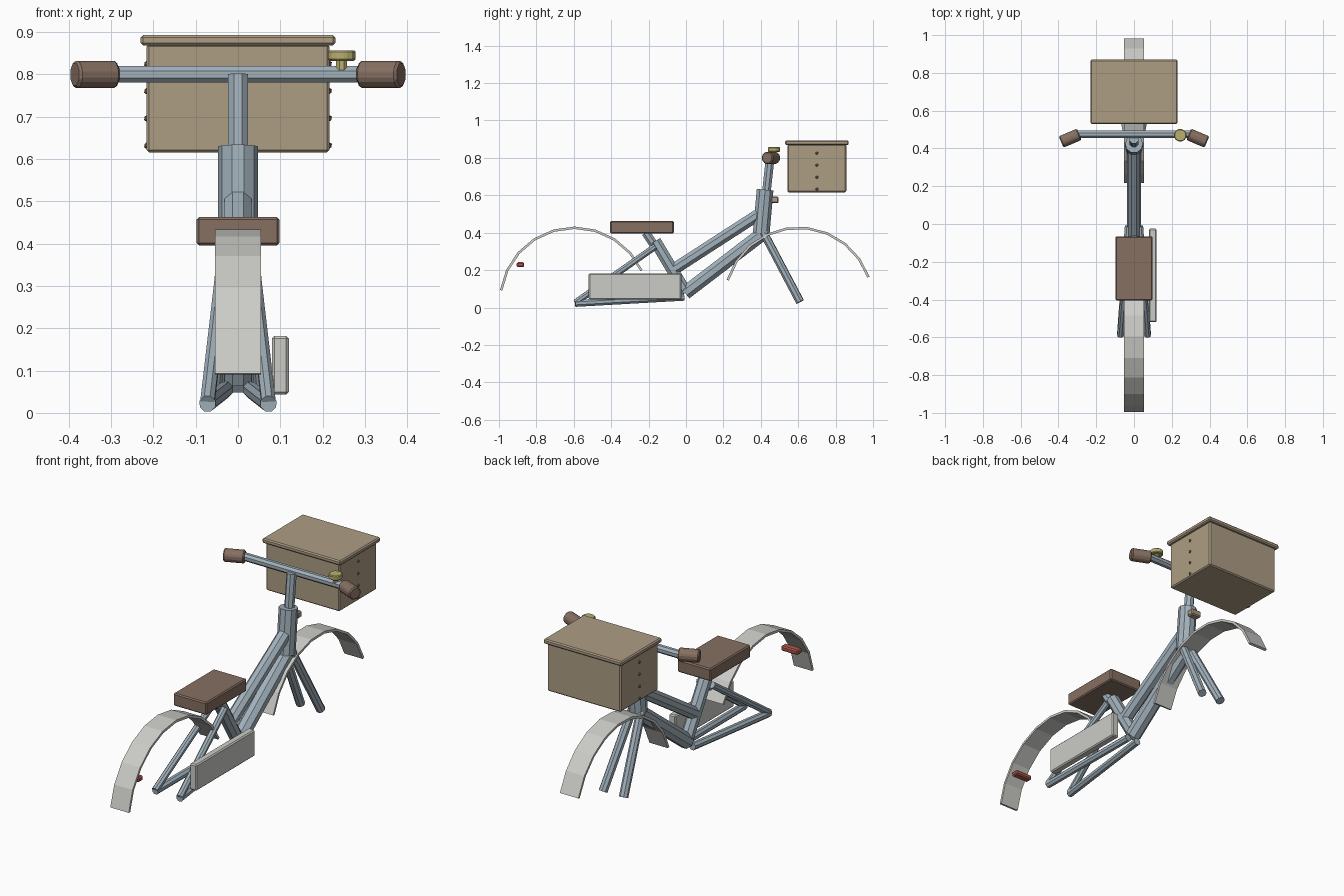
import bpy, bmesh, math
from mathutils import Vector, Matrix

if "Cube" in bpy.data.objects:
    bpy.data.objects.remove(bpy.data.objects["Cube"])

def mat(name, *rgb):
    m = bpy.data.materials.new(name)
    m.diffuse_color = (*rgb, 1)
    m.use_nodes = True
    m.node_tree.nodes["Principled BSDF"].inputs["Base Color"].default_value = m.diffuse_color
    return m

STEEL = mat("blue_grey", 0.36, 0.44, 0.50)
PALE = mat("pale_grey", 0.60, 0.60, 0.57)
LEATHER = mat("brown", 0.24, 0.16, 0.12)
CARD = mat("tan", 0.42, 0.34, 0.23)
BRASS = mat("brass", 0.48, 0.43, 0.16)
RED = mat("red", 0.45, 0.10, 0.08)

def finish(bm, name, m, bevel=0):
    me = bpy.data.meshes.new(name)
    bm.to_mesh(me)
    bm.free()
    ob = bpy.data.objects.new(name, me)
    bpy.context.collection.objects.link(ob)
    me.materials.append(m)
    if bevel:
        b = ob.modifiers.new("bevel", 'BEVEL')
        b.width, b.segments = bevel, 1
    return ob

def tube(name, a, b, r, m=STEEL, sides=8, bevel=0):
    a, b = Vector(a), Vector(b)
    d = b - a
    mtx = (Matrix.Translation((a + b) / 2) @ d.to_track_quat('Z', 'Y').to_matrix().to_4x4()
           @ Matrix.Rotation(math.pi / sides, 4, 'Z'))
    bm = bmesh.new()
    bmesh.ops.create_cone(bm, cap_ends=True, segments=sides, radius1=r, radius2=r,
                          depth=d.length, matrix=mtx)
    return finish(bm, name, m, bevel)

def box(name, x, y, z, m, bevel=0.006):
    bm = bmesh.new()
    c = [(s[0] + s[1]) / 2 for s in (x, y, z)]
    d = [s[1] - s[0] for s in (x, y, z)]
    bmesh.ops.create_cube(bm, size=1, matrix=Matrix.Translation(c) @ Matrix.Diagonal((*d, 1)))
    return finish(bm, name, m, bevel)

def fender(name, cy, a0, a1, n=9):
    # curved strip with thin rectangular section
    bm = bmesh.new()
    rings = []
    for i in range(n + 1):
        t = math.radians(a0 + (a1 - a0) * i / n)
        rings.append([bm.verts.new((x, cy + r * math.cos(t), 0.03 + r * math.sin(t)))
                      for x, r in ((-.054, .39), (.054, .39), (.054, .403), (-.054, .403))])
    for p, q in zip(rings, rings[1:]):
        for k in range(4):
            bm.faces.new((p[k], p[(k + 1) % 4], q[(k + 1) % 4], q[k]))
    bm.faces.new(rings[0])
    bm.faces.new(rings[-1][::-1])
    bmesh.ops.recalc_face_normals(bm, faces=bm.faces)
    return finish(bm, name, PALE)

# Fenders
fender("rear_fender", -0.597, 171, 25)
fender("front_fender", 0.602, 19.5, 163)

# Main frame
tube("head_tube", (0, .402, .395), (0, .423, .63), .047, sides=10)
tube("top_tube", (0, -.08, .195), (0, .40, .505), .034)
tube("down_tube", (0, -.005, .078), (0, .41, .395), .04)
tube("seat_tube", (0, 0, .08), (0, -.165, .355), .034)
tube("seat_post", (0, -.175, .34), (0, -.215, .40), .025)
tube("stem", (0, .428, .60), (0, .45, .80), .025)

# Paired stays, fork legs and grips
for side, s in (("left", -1), ("right", 1)):
    tube(f"chain_stay_{side}", (s * .03, -.01, .055), (s * .072, -.592, .022), .02)
    tube(f"seat_stay_{side}", (s * .037, -.165, .325), (s * .072, -.592, .026), .018)
    tube(f"fork_leg_{side}", (s * .025, .415, .40), (s * .06, .61, .03), .023)
    tube(f"grip_{side}", (s * .29, .475, .80), (s * .386, .434, .80), .035, LEATHER, bevel=.006)

# Handlebar and bell
tube("handlebar", (-.31, .475, .80), (.31, .475, .80), .021)
tube("bell", (.245, .47, .832), (.245, .47, .857), .034, BRASS, 12, .004)
tube("bell_mount", (.245, .47, .81), (.245, .47, .834), .014, BRASS)

# Seat, chain guard, lights
box("seat", (-.098, .098), (-.405, -.065), (.396, .463), LEATHER)
box("chain_guard", (.08, .12), (-.52, -.025), (.043, .182), PALE)
box("front_lamp", (-.03, .03), (.455, .495), (.558, .593), CARD)
box("tail_lamp", (-.05, .05), (-.905, -.865), (.216, .242), RED)

# Carrier box with lid and side rivets
box("carrier_box", (-.216, .216), (.543, .857), (.616, .872), CARD)
box("carrier_lid", (-.23, .23), (.53, .87), (.868, .893), CARD)
for side, s in (("left", -1), ("right", 1)):
    for i in range(4):
        bm = bmesh.new()
        bmesh.ops.create_icosphere(bm, subdivisions=1, radius=.009,
                                   matrix=Matrix.Translation((s * .214, .70, .632 + .0643 * i)))
        finish(bm, f"rivet_{side}_{i + 1}", LEATHER)
